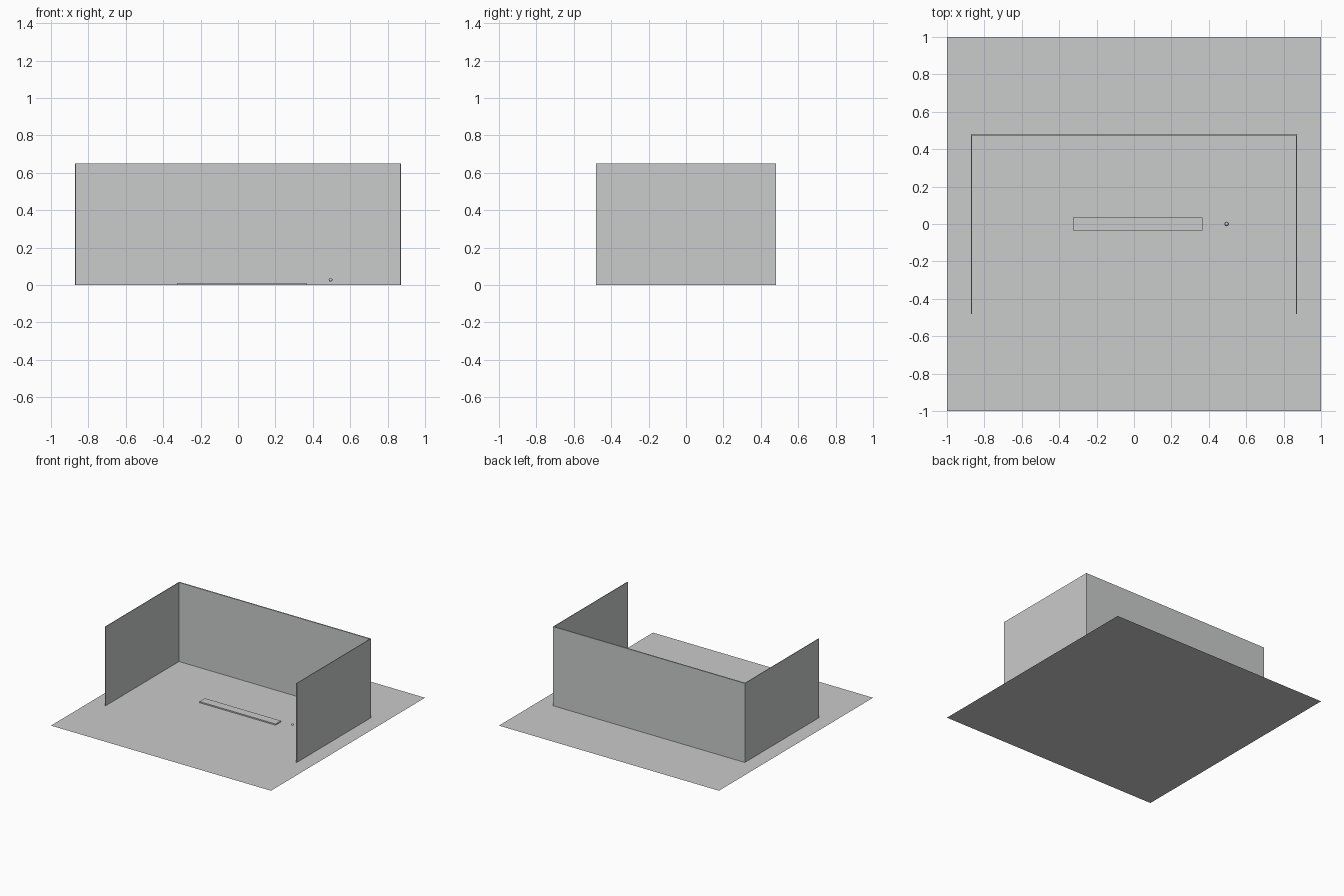
import bpy

if "Cube" in bpy.data.objects:
    bpy.data.objects.remove(bpy.data.objects["Cube"])

# Single pale grey used throughout
grey = bpy.data.materials.new("pale_grey")
grey.diffuse_color = (0.59, 0.595, 0.6, 1)
grey.use_nodes = True
grey.node_tree.nodes["Principled BSDF"].inputs["Base Color"].default_value = grey.diffuse_color


def box(name, x0, x1, y0, y1, z0, z1):
    bpy.ops.mesh.primitive_cube_add(
        size=1, location=((x0 + x1) / 2, (y0 + y1) / 2, (z0 + z1) / 2))
    ob = bpy.context.object
    ob.name = name
    ob.scale = (x1 - x0, y1 - y0, z1 - z0)
    bpy.ops.object.transform_apply(location=False, rotation=False, scale=True)
    ob.data.materials.append(grey)
    return ob


# Flat floor sheet
bpy.ops.mesh.primitive_plane_add(size=2)
floor = bpy.context.object
floor.name = "floor"
floor.data.materials.append(grey)

# Three thin walls, open to the front
W, D, H = 0.872, 0.482, 0.65
box("back_wall", -W, W, D - 0.01, D, 0, H)
for side, label in ((-1, "left"), (1, "right")):
    xs = sorted((side * W, side * (W - 0.005)))
    box(label + "_wall", xs[0], xs[1], -D, D - 0.01, 0, H)

# Low slab on the floor
box("slab", -0.325, 0.366, -0.035, 0.035, 0.0, 0.01)

# Small ball floating beside the slab
bpy.ops.mesh.primitive_uv_sphere_add(
    segments=24, ring_count=12, radius=0.01, location=(0.495, 0, 0.028))
ball = bpy.context.object
ball.name = "ball"
ball.data.materials.append(grey)
bpy.ops.object.shade_smooth_by_angle()
